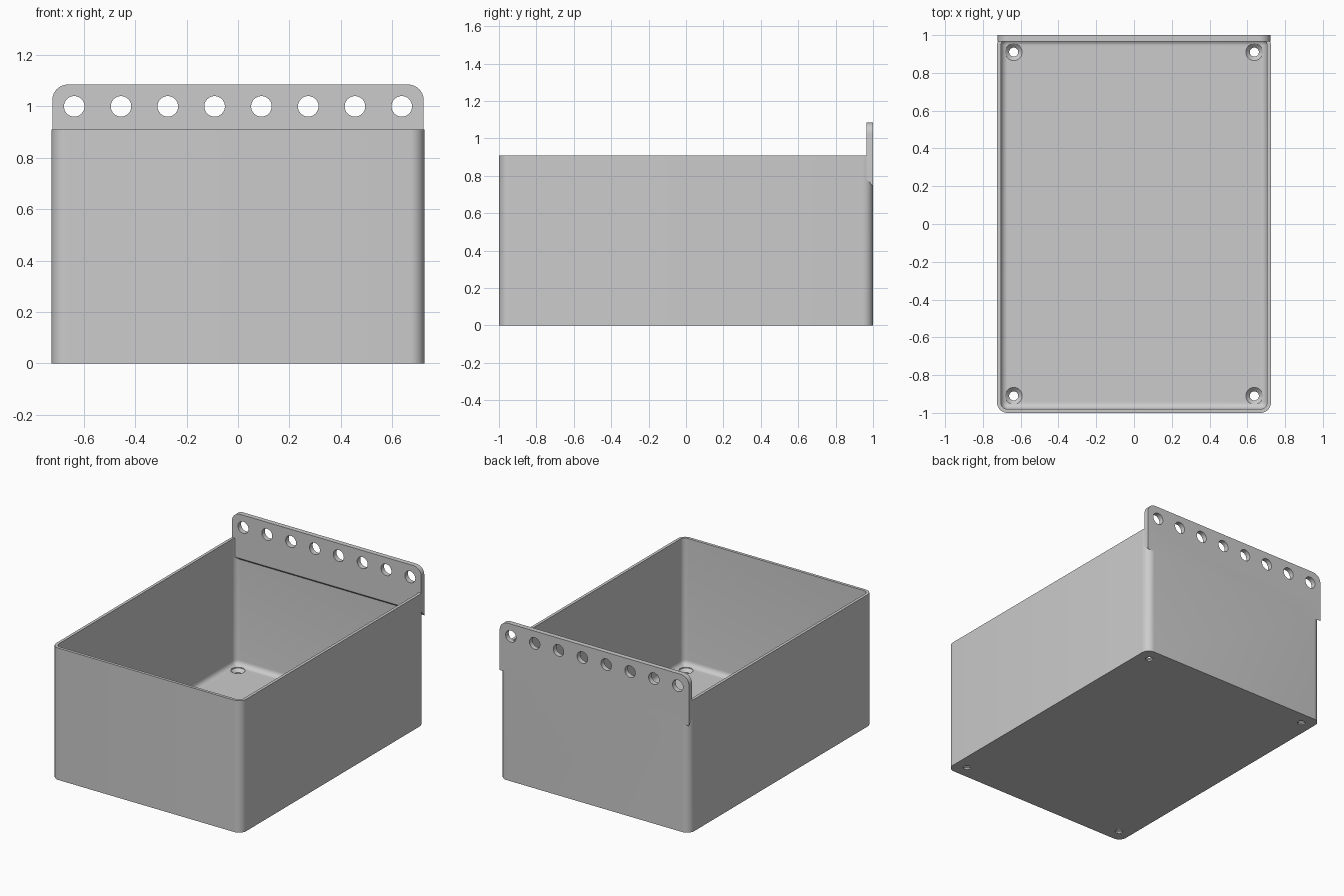
import bpy, bmesh, math
from mathutils import Vector

cube = bpy.data.objects.get("Cube")
if cube:
    bpy.data.objects.remove(cube, do_unlink=True)

GREY = 0.6
mat = bpy.data.materials.new("plain grey plastic")
mat.use_nodes = True
mat.diffuse_color = (GREY, GREY, GREY, 1)
mat.node_tree.nodes["Principled BSDF"].inputs["Base Color"].default_value = (GREY, GREY, GREY, 1)

# Overall sizes
HALF_X, HALF_Y, HEIGHT = 0.725, 1.0, 0.91
WALL, FLOOR, CORNER, FILLET = 0.02, 0.035, 0.055, 0.035
PLATE_Y, PLATE_TOP = 0.966, 1.085


def arc(cx, cy, r, start, steps=8):
    """Quarter turn of points, anticlockwise."""
    return [(cx + r * math.cos(start + math.pi / 2 * i / steps),
             cy + r * math.sin(start + math.pi / 2 * i / steps)) for i in range(steps + 1)]


def rounded_ring(inset, z):
    """Rounded rectangle at height z, inset from the outer wall."""
    r = CORNER - inset
    x, y = HALF_X - CORNER, HALF_Y - CORNER
    if r < 0.008:
        x, y, r = HALF_X - inset - 0.008, HALF_Y - inset - 0.008, 0.008
    points = []
    for i, (sx, sy) in enumerate([(1, 1), (-1, 1), (-1, -1), (1, -1)]):
        points += arc(sx * x, sy * y, r, i * math.pi / 2)
    return [Vector((px, py, z)) for px, py in points]


def loft(name, rings):
    """Skin between equal rings and cap both ends."""
    bm = bmesh.new()
    loops = [[bm.verts.new(p) for p in ring] for ring in rings]
    n = len(loops[0])
    for a, b in zip(loops, loops[1:]):
        for i in range(n):
            j = (i + 1) % n
            bm.faces.new((a[i], a[j], b[j], b[i]))
    bm.faces.new(loops[0])
    bm.faces.new(loops[-1])
    bmesh.ops.recalc_face_normals(bm, faces=bm.faces)
    mesh = bpy.data.meshes.new(name)
    bm.to_mesh(mesh)
    bm.free()
    obj = bpy.data.objects.new(name, mesh)
    bpy.context.collection.objects.link(obj)
    mesh.materials.append(mat)
    return obj


def circle(r, centre, u, v, n=32):
    return [centre + u * (r * math.cos(2 * math.pi * i / n)) + v * (r * math.sin(2 * math.pi * i / n))
            for i in range(n)]


def combine(target, tool, operation):
    """Apply a boolean and remove the tool."""
    mod = target.modifiers.new(operation, 'BOOLEAN')
    mod.operation, mod.object, mod.solver = operation, tool, 'EXACT'
    bpy.context.view_layer.objects.active = target
    bpy.ops.object.modifier_apply(modifier=mod.name)
    bpy.data.objects.remove(tool, do_unlink=True)


X, Y, Z = Vector((1, 0, 0)), Vector((0, 1, 0)), Vector((0, 0, 1))

# Open box with rounded corners and a rounded inner floor edge
rings = [rounded_ring(0, 0), rounded_ring(0, HEIGHT), rounded_ring(WALL, HEIGHT)]
for i in range(7):
    a = math.pi / 2 * i / 6
    rings.append(rounded_ring(WALL + FILLET * (1 - math.cos(a)), FLOOR + FILLET * (1 - math.sin(a))))
box = loft("storage_box", rings)


# Hanging plate with rounded top corners and a sloping lower edge
def plate_ring(y, bottom):
    half, r = 0.722, 0.06
    outline = [(-half, bottom), (half, bottom)]
    outline += arc(half - r, PLATE_TOP - r, r, 0)
    outline += arc(r - half, PLATE_TOP - r, r, math.pi / 2)
    return [Vector((px, y, pz)) for px, pz in outline]


plate = loft("hanging_plate", [plate_ring(PLATE_Y, 0.78), plate_ring(HALF_Y, 0.745)])

# Row of hanging holes
for i in range(8):
    x = -0.637 + 0.182 * i
    cutter = loft("hole_cutter", [circle(0.04, Vector((x, y, 1.0)), X, Z) for y in (0.9, 1.1)])
    combine(plate, cutter, 'DIFFERENCE')

combine(box, plate, 'UNION')

# Countersunk screw holes in the floor
for sx in (-1, 1):
    for sy in (-1, 1):
        profile = [(0.024, -0.05), (0.024, 0.01), (0.045, FLOOR - 0.004), (0.045, FLOOR + 0.03)]
        cutter = loft("screw_cutter", [circle(r, Vector((0.637 * sx, 0.91 * sy, z)), X, Y)
                                       for r, z in profile])
        combine(box, cutter, 'DIFFERENCE')

# Smooth the rounded parts and keep the edges crisp
bpy.ops.object.select_all(action='DESELECT')
box.select_set(True)
bpy.context.view_layer.objects.active = box
bpy.ops.object.shade_smooth_by_angle(angle=math.radians(30))
